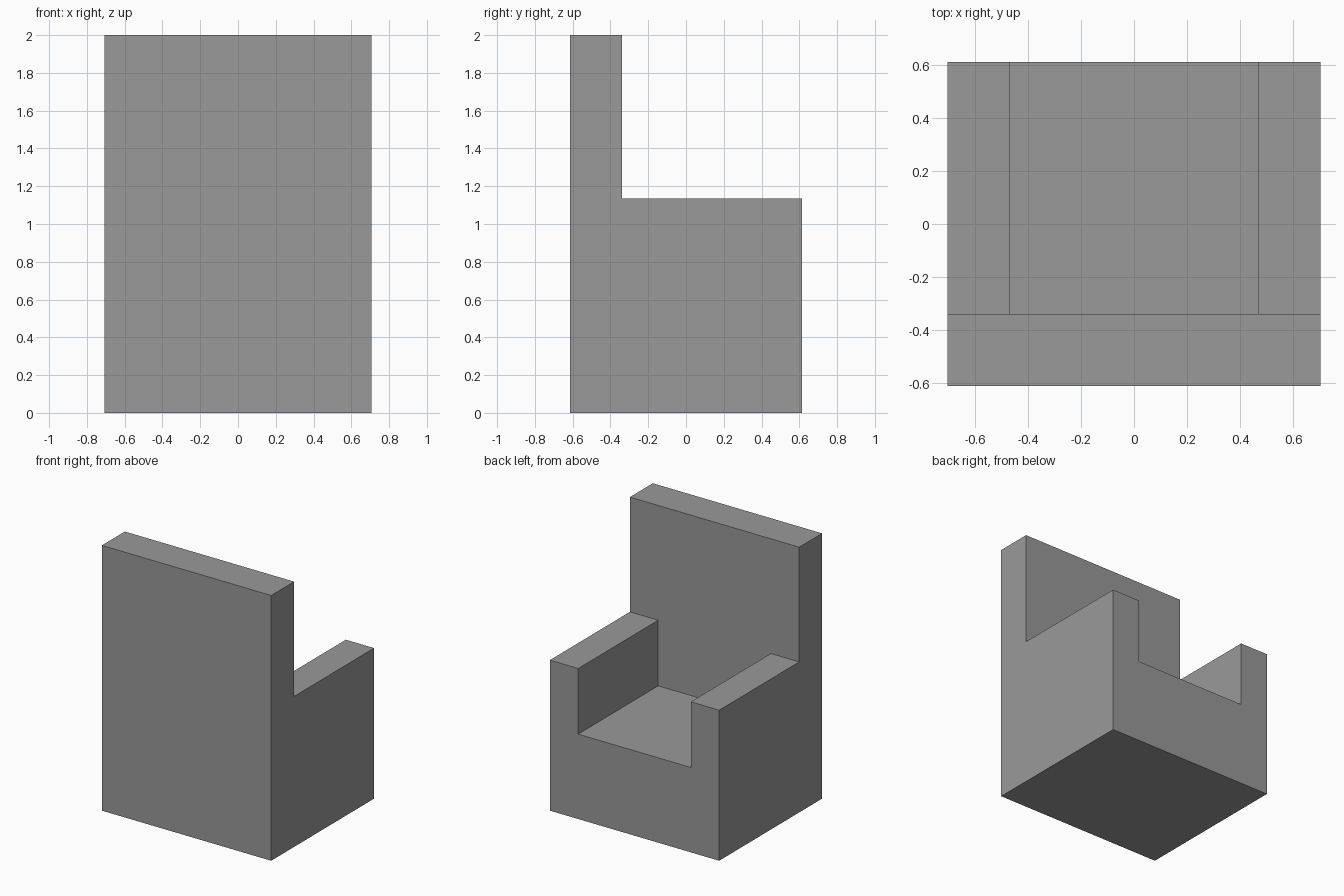
import bpy
import bmesh
from mathutils import Vector

cube = bpy.data.objects.get("Cube")
if cube:
    bpy.data.objects.remove(cube, do_unlink=True)

# Main dimensions
HALF_WIDTH = 0.706
INNER_HALF = 0.47
BACK_Y = -0.613
SEAT_Y = -0.34
OPEN_Y = 0.613
SEAT_Z = 0.64
ARM_Z = 1.135
TOP_Z = 2.0

grey = bpy.data.materials.new("plain_grey")
grey.use_nodes = True
colour = (0.32, 0.32, 0.32, 1)
grey.diffuse_color = colour
grey.node_tree.nodes["Principled BSDF"].inputs["Base Color"].default_value = colour


def extrude_profile(name, half_profile, y0, y1):
    """Mirror a half outline (x, z) across x = 0 and extrude it along y."""
    outline = half_profile + [(-x, z) for x, z in reversed(half_profile)]
    bm = bmesh.new()
    face = bm.faces.new([bm.verts.new((x, y0, z)) for x, z in outline])
    result = bmesh.ops.extrude_face_region(bm, geom=[face], use_keep_orig=True)
    moved = [g for g in result["geom"] if isinstance(g, bmesh.types.BMVert)]
    bmesh.ops.translate(bm, verts=moved, vec=Vector((0, y1 - y0, 0)))
    bmesh.ops.recalc_face_normals(bm, faces=bm.faces)
    mesh = bpy.data.meshes.new(name)
    bm.to_mesh(mesh)
    bm.free()
    mesh.materials.append(grey)
    obj = bpy.data.objects.new(name, mesh)
    bpy.context.collection.objects.link(obj)
    return obj


# Seat block with both armrests
extrude_profile("seat_and_armrests",
                [(HALF_WIDTH, 0), (HALF_WIDTH, ARM_Z), (INNER_HALF, ARM_Z), (INNER_HALF, SEAT_Z)],
                SEAT_Y, OPEN_Y)

# Tall backrest slab
extrude_profile("backrest", [(HALF_WIDTH, 0), (HALF_WIDTH, TOP_Z)], BACK_Y, SEAT_Y)
